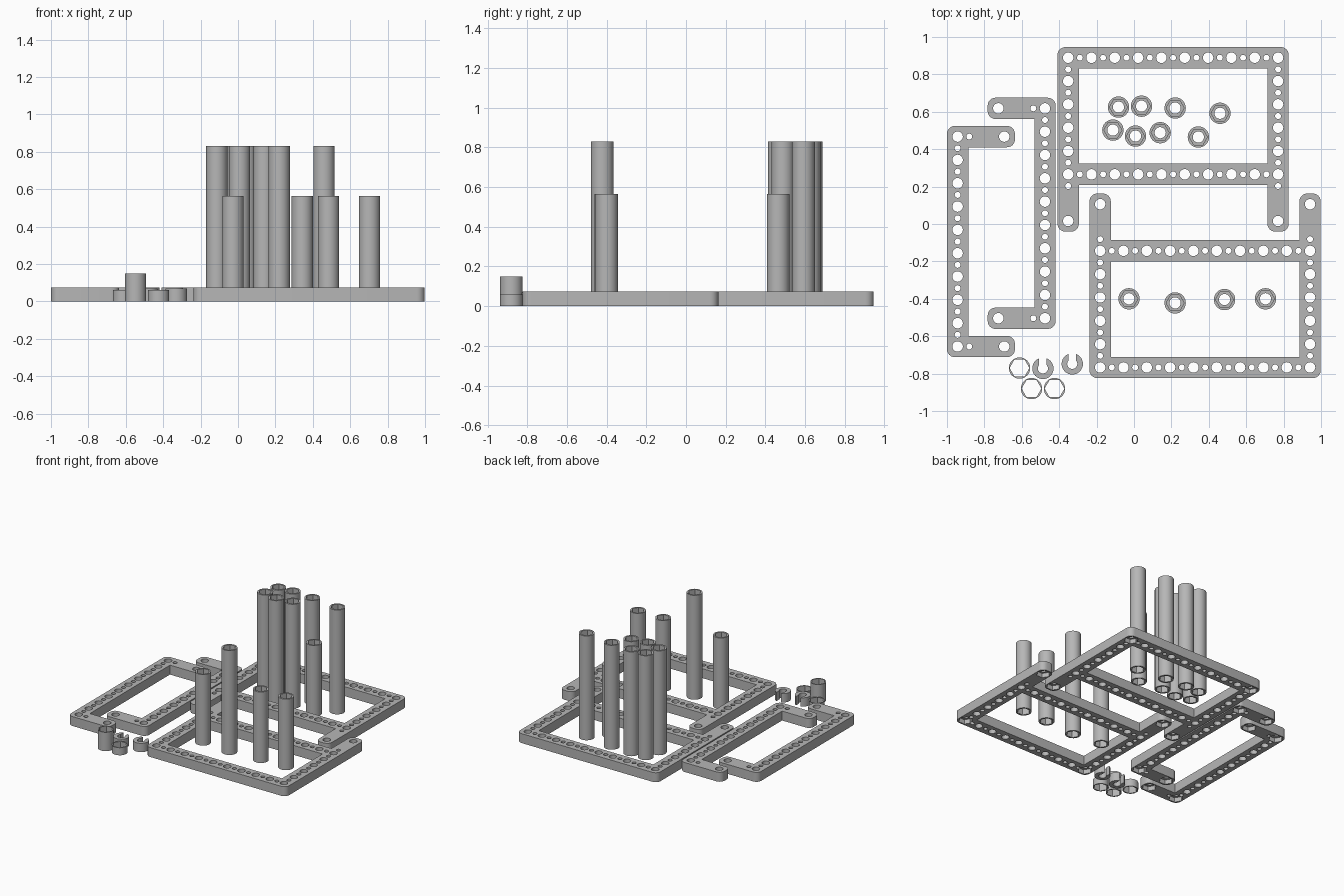
import bpy, bmesh, math
from mathutils import Vector

if "Cube" in bpy.data.objects:
    bpy.data.objects.remove(bpy.data.objects["Cube"])

P = 0.1247      # hole pitch
W = 0.057       # half bar width, also tube radius
T = 0.075       # plate thickness
BIG, SMALL, HEX = 0.028, 0.016, 0.052

grey = bpy.data.materials.new("plain_grey")
grey.diffuse_color = (0.47, 0.47, 0.47, 1)
grey.use_nodes = True
grey.node_tree.nodes["Principled BSDF"].inputs["Base Color"].default_value = grey.diffuse_color


def ring(x, y, r, n=24):
    return [(x + r * math.cos(2 * math.pi * i / n), y + r * math.sin(2 * math.pi * i / n)) for i in range(n)]


def fillet(pts, r=0.042, n=6):
    """Round the convex corners of a counter-clockwise right-angled outline."""
    out = []
    for i, p in enumerate(pts):
        p = Vector(p)
        a = (p - Vector(pts[i - 1])).normalized()
        b = (Vector(pts[(i + 1) % len(pts)]) - p).normalized()
        if a.cross(b) < 0:
            out.append(tuple(p))
            continue
        c = p - a * r + b * r
        for k in range(n + 1):
            t = math.pi / 2 * k / n
            out.append(tuple(c - b * r * math.cos(t) + a * r * math.sin(t)))
    return out


def bake(ob):
    bpy.context.view_layer.update()
    dg = bpy.context.evaluated_depsgraph_get()
    return bpy.data.meshes.new_from_object(ob.evaluated_get(dg))


def add(name, data):
    ob = bpy.data.objects.new(name, data)
    bpy.context.collection.objects.link(ob)
    return ob


def slab(name, loops, z0, z1):
    """Extrude an outline with holes between two heights."""
    cu = bpy.data.curves.new(name, 'CURVE')
    cu.dimensions = '2D'
    cu.fill_mode = 'BOTH'
    cu.extrude = (z1 - z0) / 2
    for loop in loops:
        sp = cu.splines.new('POLY')
        sp.points.add(len(loop) - 1)
        for pt, (x, y) in zip(sp.points, loop):
            pt.co = (x, y, 0, 1)
        sp.use_cyclic_u = True
    tmp = add(name + "_outline", cu)
    me = bake(tmp)
    bpy.data.objects.remove(tmp)
    bm = bmesh.new()
    bm.from_mesh(me)
    bmesh.ops.translate(bm, vec=(0, 0, (z0 + z1) / 2), verts=bm.verts)
    bmesh.ops.remove_doubles(bm, verts=bm.verts, dist=1e-5)
    bmesh.ops.recalc_face_normals(bm, faces=bm.faces)
    bm.to_mesh(me)
    bm.free()
    return add(name, me)


def finish(ob, cutters=()):
    """Cut the hex pockets, then shade and colour."""
    for c in cutters:
        mod = ob.modifiers.new("pocket", 'BOOLEAN')
        mod.operation = 'DIFFERENCE'
        mod.solver = 'EXACT'
        mod.object = c
        c.hide_render = True
    if cutters:
        me = bake(ob)
        ob.modifiers.clear()
        ob.data = me
        for c in cutters:
            bpy.data.objects.remove(c)
    me = ob.data
    me.materials.clear()
    me.materials.append(grey)
    for p in me.polygons:
        p.use_smooth = True
        p.material_index = 0
    me.set_sharp_from_angle(angle=math.radians(30))


def plate(name, loops, big, small, nuts, origin, sx, sy):
    """Perforated plate with nut pockets underneath."""
    loops = loops + [ring(*h, BIG) for h in big] + [ring(*h, SMALL, 16) for h in small]

    def place(loop):
        return [(origin[0] + sx * x, origin[1] + sy * y) for x, y in loop]

    ob = slab(name, [place(l) for l in loops], 0, T)
    cut = slab(name + "_cutter", [place(ring(*h, HEX, 6)) for h in nuts], -0.02, 0.035)
    finish(ob, [cut])


# Rectangular frames with two legs
L, R, E = 0, 9 * P, 7 * P
outer = fillet([(L - W, -E - W), (L + W, -E - W), (L + W, -5 * P - W), (R - W, -5 * P - W),
                (R - W, -E - W), (R + W, -E - W), (R + W, W), (L - W, W)])
window = [(L + W, -5 * P + W), (R - W, -5 * P + W), (R - W, -W), (L + W, -W)]
big = [(i * P, y) for i in range(10) for y in (0, -5 * P)]
big += [(x, -j * P) for x in (L, R) for j in (1, 2, 3, 4, 7)]
small = [((i + .5) * P, y) for i in range(9) for y in (0, -5 * P)]
small += [(x, -(j + .5) * P) for x in (L, R) for j in range(6)]
nuts = [(x, y) for x in (L, R) for y in (0, -E)]
plate("back_frame", [outer, window], big, small, nuts, (-0.352, 0.889), 1, 1)
plate("front_frame", [outer, window], big, small, nuts, (-0.181, -0.767), 1, -1)

# U-shaped brackets
A = 2 * P
outer = fillet([(-W, -W), (A + W, -W), (A + W, W), (W, W), (W, R - W), (A + W, R - W), (A + W, R + W), (-W, R + W)])
big = [(0, i * P) for i in range(10)] + [(A, 0), (A, R)]
small = [(0, (i + .5) * P) for i in range(9)] + [(P / 2, 0), (P / 2, R)]
nuts = [(x, y) for x in (0, A) for y in (0, R)]
plate("left_bracket", [outer], big, small, nuts, (-0.943, -0.655), 1, 1)
plate("inner_bracket", [outer], big, small, nuts, (-0.476, -0.504), -1, 1)

# Hollow posts with hex sockets at both ends
TALL, SHORT = 0.83, 0.565
posts = [(-.083, .625, TALL), (.04, .63, TALL), (.22, .62, TALL), (.46, .592, TALL),
         (-.113, .502, TALL), (.008, .47, TALL), (.14, .488, TALL), (.344, .465, SHORT),
         (-.027, -.4, SHORT), (.22, -.422, TALL), (.484, -.404, SHORT), (.703, -.4, SHORT)]
for i, (x, y, h) in enumerate(posts):
    ob = slab(f"post_{i + 1}", [ring(x, y, W, 32), ring(x, y, 0.03)], 0, h)
    socket = [ring(x, y, 0.048, 6)]
    finish(ob, [slab("lower_socket", socket, -0.02, 0.12), slab("upper_socket", socket, h - 0.12, h + 0.02)])

# Thin hex sleeves
for i, (x, y, h) in enumerate([(-.612, -.77, .06), (-.548, -.88, .15), (-.425, -.88, .06)]):
    finish(slab(f"hex_sleeve_{i + 1}", [ring(x, y, W, 32), ring(x, y, 0.053, 6)], 0, h))

# Open clips, gap towards the back
GAP = 0.02


def open_arc(x, y, r, n=28):
    g = math.asin(GAP / r)
    return [(x + r * math.cos(a), y + r * math.sin(a))
            for a in (math.pi / 2 + g + (2 * math.pi - 2 * g) * k / n for k in range(n + 1))]


for i, (x, y) in enumerate([(-.487, -.772), (-.33, -.748)]):
    finish(slab(f"clip_{i + 1}", [open_arc(x, y, W) + open_arc(x, y, 0.027)[::-1]], 0, 0.07))
